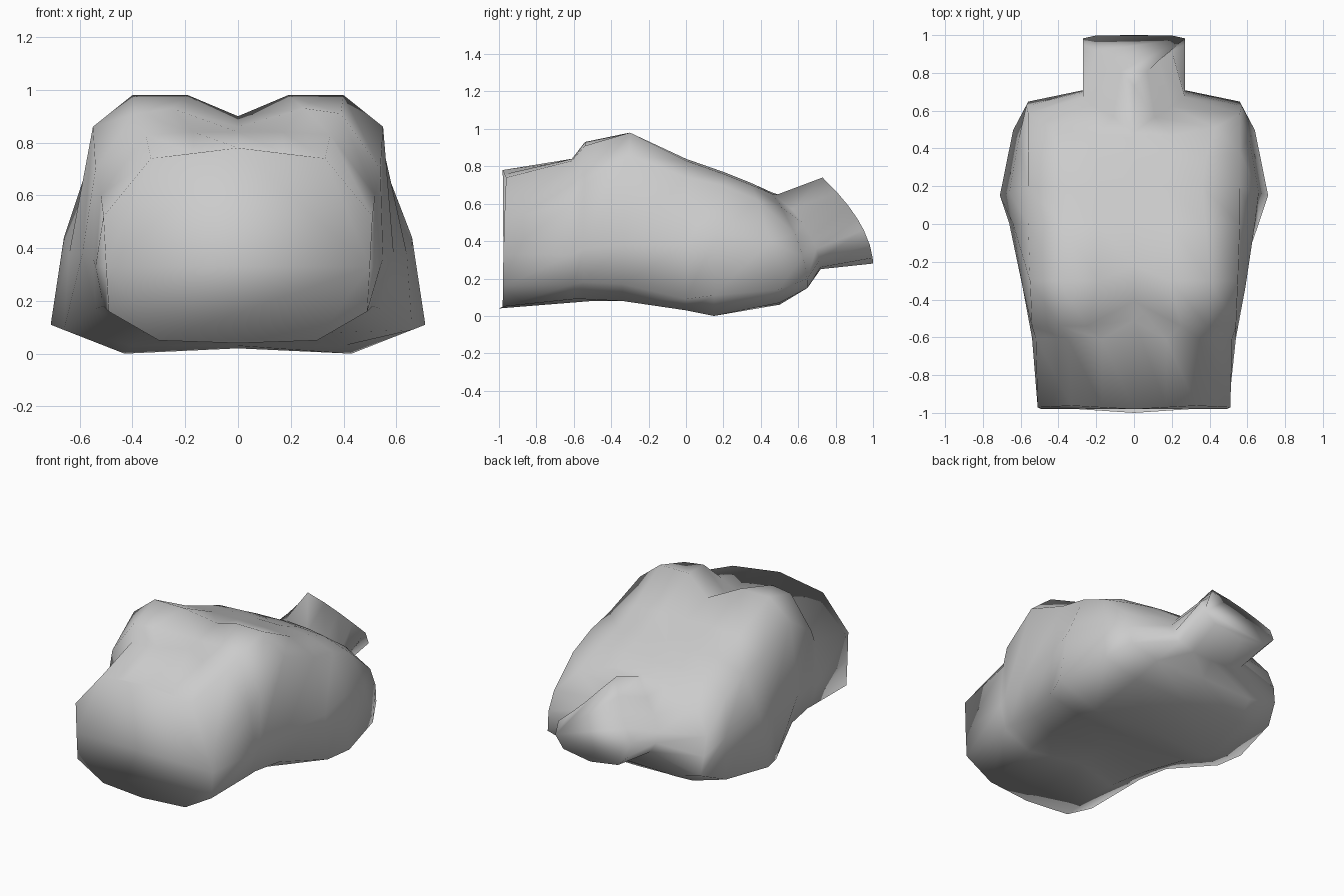
import bpy
import bmesh

default_cube = bpy.data.objects.get("Cube")
if default_cube:
    bpy.data.objects.remove(default_cube, do_unlink=True)


def make_material(name, colour):
    material = bpy.data.materials.new(name)
    material.use_nodes = True
    material.diffuse_color = colour
    shader = next(n for n in material.node_tree.nodes if n.type == "BSDF_PRINCIPLED")
    shader.inputs["Base Color"].default_value = colour
    return material


# Each section: y at the back, y at the chest, y shift of the middle, then the
# half outline (x, z) from the middle of the back to the middle of the chest,
# all in hundredths.
waist = (-98, -96, -2, [(0, 4), (30, 5), (49, 16), (50, 33), (51, 52), (33, 74), (17, 76), (0, 78)])
ribs = (-60, -61, 10, [(0, 8), (32, 9), (50, 17), (54, 33), (52, 60), (35, 83), (17, 84), (0, 84)])
underbust = (-55, -54, 13, [(0, 8), (33, 9), (51, 18), (55, 36), (54, 70), (39, 91), (25, 93), (0, 86)])
bust = (-34, -30, 8, [(0, 9), (36, 8), (54, 17), (59, 38), (55, 86), (40, 98), (19, 98), (0, 90)])
chest = (0, 0, 0, [(0, 3), (40, 3), (66, 9), (64, 38), (56, 74), (38, 83), (19, 84), (0, 84)])
armpit = (15, 20, 0, [(0, 2), (43, 0), (71, 11), (66, 44), (56, 70), (36, 76), (18, 77), (0, 77)])
shoulder = (50, 35, 0, [(0, 6), (40, 7), (64, 14), (61, 40), (56, 62), (38, 70), (20, 71), (0, 70)])
shoulder_end = (65, 46, 0, [(0, 16), (36, 15), (56, 20), (57, 32), (56, 44), (43, 58), (20, 65), (0, 66)])
neck_base = (72, 49, 0, [(0, 25), (14, 26), (24, 30), (27, 36), (27, 42), (20, 50), (11, 57), (0, 65)])
neck_end = (100, 73, 0, [(0, 28), (20, 31), (27, 38), (27, 46), (20, 52), (13, 59), (7, 66), (0, 74)])


def add_ring(bm, section):
    """Place one closed, mirrored ring, leaning from the back to the chest."""
    y_back, y_chest, middle_shift, half = section
    low, high = half[0][1], half[-1][1]
    outline = half + [(-x, z) for x, z in reversed(half[1:-1])]
    ring = []
    for x, z in outline:
        lean = min(max((z - low) / (high - low), 0), 1) ** 1.8
        y = y_back + (y_chest - y_back) * lean
        if x == 0:
            y += middle_shift
        ring.append(bm.verts.new((x / 100, y / 100, z / 100)))
    return ring


def loft(name, sections, material):
    """Skin a row of rings and close both ends."""
    bm = bmesh.new()
    rings = [add_ring(bm, section) for section in sections]
    for first, second in zip(rings, rings[1:]):
        for i in range(len(first)):
            j = (i + 1) % len(first)
            bm.faces.new((first[i], first[j], second[j], second[i]))
    bm.faces.new(rings[0])
    bm.faces.new(rings[-1])
    bmesh.ops.recalc_face_normals(bm, faces=bm.faces)
    for face in bm.faces:
        face.smooth = True
    mesh = bpy.data.meshes.new(name)
    bm.to_mesh(mesh)
    bm.free()
    mesh.materials.append(material)
    body = bpy.data.objects.new(name, mesh)
    bpy.context.collection.objects.link(body)
    return body


# Reclining torso with a cut waist, bust, shoulder stumps and neck
plain_grey = make_material("plain_grey", (0.6, 0.6, 0.6, 1))
loft("torso", [waist, ribs, underbust, bust, chest, armpit,
               shoulder, shoulder_end, neck_base, neck_end], plain_grey)
